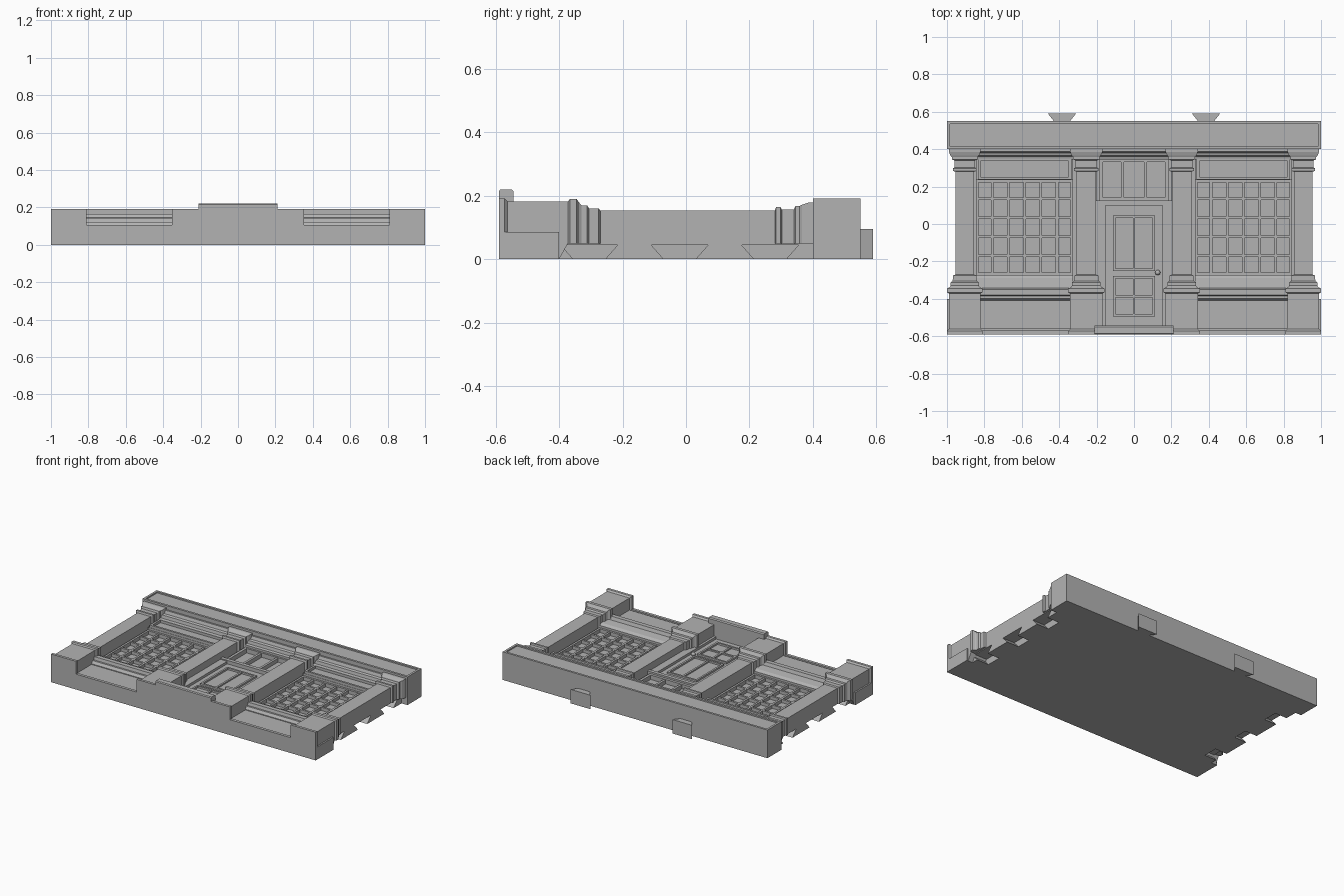
import bpy, bmesh

cube = bpy.data.objects.get("Cube")
if cube:
    bpy.data.objects.remove(cube)

stone = bpy.data.materials.new("stone_grey")
stone.use_nodes = True
GREY = (0.45, 0.45, 0.45, 1)
stone.diffuse_color = GREY
stone.node_tree.nodes["Principled BSDF"].inputs["Base Color"].default_value = GREY


def finish(name, bm):
    bmesh.ops.recalc_face_normals(bm, faces=bm.faces)
    mesh = bpy.data.meshes.new(name)
    bm.to_mesh(mesh)
    bm.free()
    mesh.materials.append(stone)
    obj = bpy.data.objects.new(name, mesh)
    bpy.context.collection.objects.link(obj)
    return obj


def add_loft(bm, rings):
    """Skin a list of equal point rings and cap both ends."""
    loops = [[bm.verts.new(p) for p in ring] for ring in rings]
    n = len(loops[0])
    for a, b in zip(loops, loops[1:]):
        for i in range(n):
            j = (i + 1) % n
            bm.faces.new((a[i], a[j], b[j], b[i]))
    bm.faces.new(loops[0])
    bm.faces.new(loops[-1])


def add_box(bm, x0, x1, y0, y1, z0, z1):
    add_loft(bm, [[(x0, y0, z), (x1, y0, z), (x1, y1, z), (x0, y1, z)] for z in (z0, z1)])


def box(name, *dims):
    bm = bmesh.new()
    add_box(bm, *dims)
    return finish(name, bm)


def prism_x(name, profile, x0, x1):
    """Extrude a (y, z) profile along x."""
    bm = bmesh.new()
    add_loft(bm, [[(x, y, z) for y, z in profile] for x in (x0, x1)])
    return finish(name, bm)


def add_frame(bm, x0, x1, y0, y1, z0, z1, w):
    add_box(bm, x0, x1, y0, y0 + w, z0, z1)
    add_box(bm, x0, x1, y1 - w, y1, z0, z1)
    add_box(bm, x0, x0 + w, y0 + w, y1 - w, z0, z1)
    add_box(bm, x1 - w, x1, y0 + w, y1 - w, z0, z1)


def lattice(name, x0, x1, y0, y1, z0, z1, cols, rows, frame, bar):
    """Outer frame with evenly spaced glazing bars."""
    bm = bmesh.new()
    add_frame(bm, x0, x1, y0, y1, z0, z1, frame)
    for i in range(1, cols):
        x = x0 + (x1 - x0) * i / cols
        add_box(bm, x - bar / 2, x + bar / 2, y0 + frame, y1 - frame, z0, z1 - 0.003)
    for i in range(1, rows):
        y = y0 + (y1 - y0) * i / rows
        add_box(bm, x0 + frame, x1 - frame, y - bar / 2, y + bar / 2, z0, z1 - 0.003)
    return finish(name, bm)


# Backing slab, with dovetail sockets along both ends
SLAB = 0.06
box("backing_slab", -0.865, 0.865, -0.42, 0.42, 0, SLAB)
end = [(-0.41, SLAB), (-0.41, 0)]
for c in (-0.305, -0.02, 0.265):
    end += [(c - 0.05, 0), (c - 0.09, 0.045), (c + 0.09, 0.045), (c + 0.05, 0)]
end += [(0.41, 0), (0.41, SLAB)]
for side, label in ((1, "left"), (-1, "right")):
    prism_x("socket_edge_" + label, end, side * 0.865, side * 0.955)

# Ground plinth and top cornice with recessed sign panel
box("plinth", -1, 1, -0.59, -0.4, 0, 0.085)
box("cornice", -1, 1, 0.4, 0.55, 0, 0.183)
bm = bmesh.new()
add_frame(bm, -1, 1, 0.4, 0.55, 0.183, 0.192, 0.015)
finish("cornice_rim", bm)
prism_x("cornice_moulding", [(0.4, 0.05), (0.4, 0.165), (0.388, 0.165), (0.38, 0.145),
                             (0.365, 0.14), (0.36, 0.12), (0.345, 0.115), (0.345, 0.05)],
        -0.955, 0.955)

# Pilaster stations: y, extra half width, height
STATIONS = [(-0.59, 0.045, 0.192), (-0.572, 0.045, 0.192), (-0.562, 0.035, 0.182),
            (-0.4, 0.035, 0.182), (-0.372, 0.035, 0.182), (-0.366, 0.045, 0.19),
            (-0.345, 0.045, 0.19), (-0.338, 0.03, 0.18), (-0.33, 0.025, 0.17),
            (-0.312, 0.025, 0.17), (-0.305, 0.015, 0.16), (-0.275, 0.012, 0.16),
            (-0.27, 0, 0.153), (0.28, 0, 0.153), (0.284, 0.014, 0.165),
            (0.298, 0.014, 0.165), (0.302, 0.006, 0.157), (0.34, 0.006, 0.157),
            (0.345, 0.018, 0.168), (0.358, 0.018, 0.168), (0.366, 0.026, 0.172),
            (0.384, 0.034, 0.178), (0.402, 0.034, 0.178)]


def pilaster(name, cx, half):
    bm = bmesh.new()
    rings = []
    for y, extra, z in STATIONS:
        w = half + extra
        low = 0 if y <= -0.4 else 0.05
        rings.append([(cx - w, y, low), (cx + w, y, low), (cx + w, y, z), (cx - w, y, z)])
    add_loft(bm, rings)
    finish(name, bm)


SILL = [(-0.41, 0.05), (-0.41, 0.105), (-0.398, 0.122), (-0.385, 0.122), (-0.38, 0.142),
        (-0.35, 0.142), (-0.342, 0.12), (-0.29, 0.112), (-0.272, 0.1), (-0.272, 0.05)]

# Mirrored halves: pilasters, shop window, stall riser, fascia panel, top dovetail
for side, label in ((1, "left"), (-1, "right")):
    pilaster("outer_pilaster_" + label, side * 0.905, 0.05)
    pilaster("inner_pilaster_" + label, side * 0.255, 0.052)
    x0, x1 = sorted((side * 0.325, side * 0.845))
    lattice("shop_window_" + label, x0, x1, -0.272, 0.236, SLAB - 0.01, 0.085, 6, 5, 0.014, 0.014)
    prism_x("window_sill_" + label, SILL, x0, x1)
    box("stall_riser_" + label, x0, x1, -0.562, -0.4, 0.07, 0.1)
    box("stall_skirting_" + label, x0, x1, -0.59, -0.57, 0.07, 0.105)
    box("fascia_" + label, x0, x1, 0.236, 0.36, 0.05, 0.1)
    bm = bmesh.new()
    add_frame(bm, x0 + 0.01, x1 - 0.01, 0.238, 0.35, 0.095, 0.118, 0.014)
    finish("fascia_frame_" + label, bm)
    bm = bmesh.new()
    c = side * 0.385
    add_loft(bm, [[(c - 0.035, 0.54, z), (c + 0.035, 0.54, z), (c + 0.075, 0.59, z),
                   (c - 0.075, 0.59, z)] for z in (0, 0.095)])
    finish("dovetail_tab_" + label, bm)

# Doorway: jambs, lintel, transom light, door leaf
bm = bmesh.new()
for s in (-1, 1):
    a, b = sorted((s * 0.152, s * 0.21))
    add_box(bm, a, b, -0.55, 0.12, 0.05, 0.105)
add_box(bm, -0.21, 0.21, 0.1, 0.125, 0.05, 0.112)
finish("door_frame", bm)
lattice("transom_window", -0.185, 0.185, 0.125, 0.35, 0.05, 0.1, 3, 1, 0.018, 0.016)
box("transom_glass", -0.2, 0.2, 0.12, 0.35, 0.04, 0.07)

box("door_leaf", -0.152, 0.152, -0.55, 0.1, 0.05, 0.088)
lattice("door_upper_panes", -0.112, 0.112, -0.25, 0.045, 0.08, 0.1, 2, 1, 0.013, 0.013)
lattice("door_lower_panels", -0.112, 0.112, -0.495, -0.278, 0.08, 0.1, 2, 2, 0.013, 0.013)

bm = bmesh.new()
bmesh.ops.create_uvsphere(bm, u_segments=16, v_segments=8, radius=0.014)
bmesh.ops.translate(bm, verts=bm.verts, vec=(0.127, -0.26, 0.1))
for f in bm.faces:
    f.smooth = True
finish("door_knob", bm)

# Doorstep
prism_x("doorstep", [(-0.59, 0), (-0.59, 0.214), (-0.585, 0.22), (-0.55, 0.22),
                     (-0.543, 0.214), (-0.543, 0)], -0.21, 0.21)
